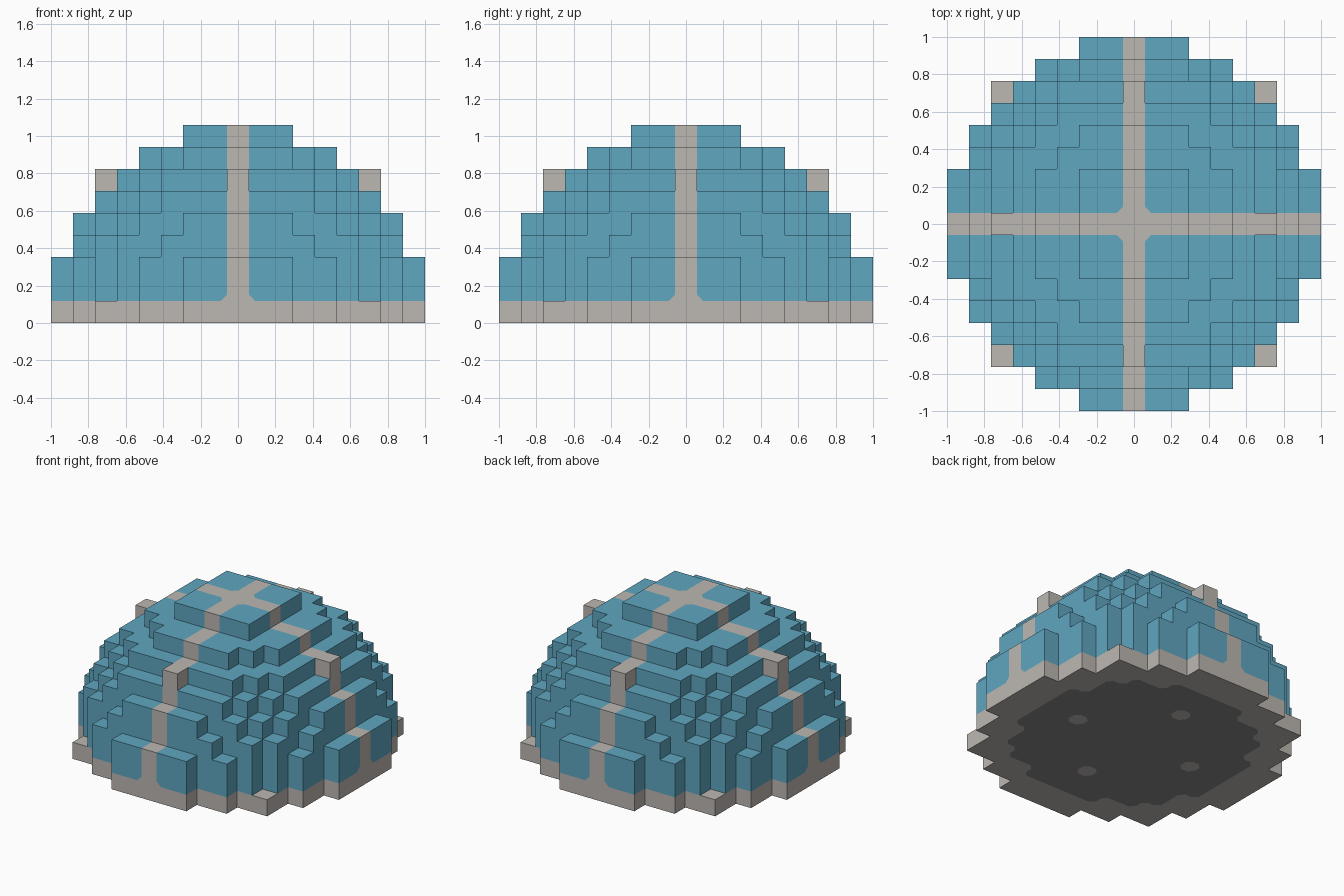
import bpy
import bmesh
from mathutils import Vector

cube = bpy.data.objects.get("Cube")
if cube:
    bpy.data.objects.remove(cube, do_unlink=True)

CELLS = 8                      # cells from the centre to the rim
SIZE = 2 / (2 * CELLS + 1)     # width of one cell
RADIUS = CELLS + 0.5
CORE_RADIUS = 6.5              # dark disc on the underside
BLUE, GRAY, DARK = range(3)


def make_material(name, rgb):
    mat = bpy.data.materials.new(name)
    mat.use_nodes = True
    mat.diffuse_color = (*rgb, 1)
    mat.node_tree.nodes["Principled BSDF"].inputs["Base Color"].default_value = (*rgb, 1)
    return mat


def filled(cell):
    return cell.z >= 0 and cell.length_squared <= RADIUS ** 2


def pick_colour(cell, direction):
    # Underside: gray rim, dark core and four gray spots on the axes
    if direction.z < 0 and cell.z == 0:
        spot = cell.x * cell.y == 0 and abs(cell.x + cell.y) == 4
        core = cell.length_squared <= CORE_RADIUS ** 2
        return DARK if core and not spot else GRAY
    # Gray bands run along the three middle planes
    return GRAY if 0 in cell else BLUE


bm = bmesh.new()
corners = {}


def corner(point):
    key = tuple(round(2 * c) for c in point)
    if key not in corners:
        corners[key] = bm.verts.new(((point + Vector((0, 0, 0.5))) * SIZE))
    return corners[key]


def add_side(cell, direction):
    u = Vector((direction.y, direction.z, direction.x))
    v = direction.cross(u)
    middle = cell + direction / 2
    ring = [middle + (a * u + b * v) / 2 for a, b in ((-1, -1), (1, -1), (1, 1), (-1, 1))]
    face = bm.faces.new([corner(p) for p in ring])
    face.material_index = pick_colour(cell, direction)


# Exposed sides of every cell in the stepped half ball
directions = [Vector([sign if i == axis else 0 for i in range(3)])
              for axis in range(3) for sign in (-1, 1)]
span = range(-CELLS, CELLS + 1)
for x in span:
    for y in span:
        for z in range(CELLS + 1):
            cell = Vector((x, y, z))
            if filled(cell):
                for direction in directions:
                    if not filled(cell + direction):
                        add_side(cell, direction)
bm.normal_update()

# Rounded corners where the colours meet on a flat side
rounded = {BLUE: [], GRAY: [], DARK: []}
for vert in bm.verts:
    faces = vert.link_faces
    if len(faces) == 4 and all(f.normal.dot(faces[0].normal) > 0.99 for f in faces):
        colours = [f.material_index for f in faces]
        for colour in rounded:
            if colours.count(colour) == 3:
                rounded[colour].append(vert)
for colour, verts in rounded.items():
    if verts:
        bmesh.ops.bevel(bm, geom=verts, offset=SIZE * 0.29, offset_type='OFFSET',
                        segments=1, profile=0.5, affect='VERTICES', material=colour)

mesh = bpy.data.meshes.new("stepped_dome")
bm.to_mesh(mesh)
bm.free()
mesh.materials.append(make_material("sky_blue", (0.115, 0.385, 0.53)))
mesh.materials.append(make_material("warm_gray", (0.503, 0.475, 0.445)))
mesh.materials.append(make_material("dark_gray", (0.245, 0.245, 0.245)))
dome = bpy.data.objects.new("stepped_dome", mesh)
bpy.context.collection.objects.link(dome)
